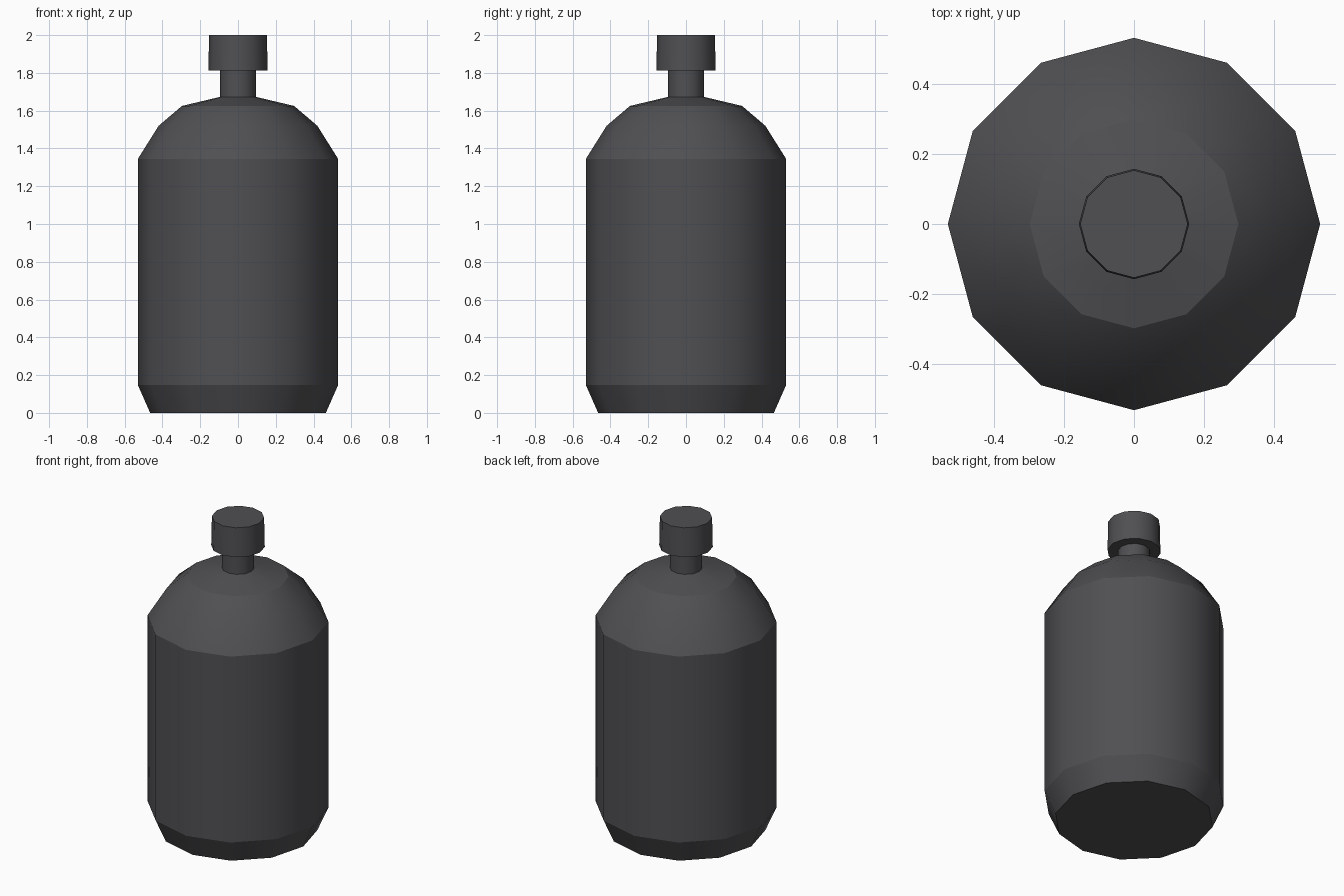
import bpy, bmesh, math

if "Cube" in bpy.data.objects:
    bpy.data.objects.remove(bpy.data.objects["Cube"])

SIDES = 12

charcoal = bpy.data.materials.new("charcoal grey")
charcoal.diffuse_color = (0.08, 0.08, 0.087, 1)
charcoal.use_nodes = True
charcoal.node_tree.nodes["Principled BSDF"].inputs["Base Color"].default_value = charcoal.diffuse_color


def lathe(name, profile, soft=(), cap_bottom=True, cap_top=True):
    """Revolve (radius, z) points; ring indices in soft stay smooth, others are sharp."""
    bm = bmesh.new()
    rings = [[bm.verts.new((r * math.cos(2 * math.pi * i / SIDES),
                            r * math.sin(2 * math.pi * i / SIDES), z))
              for i in range(SIDES)] for r, z in profile]
    for a, b in zip(rings, rings[1:]):
        for i in range(SIDES):
            j = (i + 1) % SIDES
            bm.faces.new((a[i], a[j], b[j], b[i])).smooth = True
    if cap_bottom:
        bm.faces.new(rings[0][::-1])
    if cap_top:
        bm.faces.new(rings[-1])
    for k, ring in enumerate(rings):
        if k not in soft:
            for i in range(SIDES):
                edge = bm.edges.get((ring[i], ring[(i + 1) % SIDES]))
                edge.smooth = False
    me = bpy.data.meshes.new(name)
    bm.to_mesh(me)
    bm.free()
    me.materials.append(charcoal)
    ob = bpy.data.objects.new(name, me)
    bpy.context.collection.objects.link(ob)
    return ob


# Bottle body: chamfered base, straight wall, rounded shoulder
lathe("body", [(0.465, 0), (0.53, 0.147), (0.53, 1.345), (0.42, 1.52),
               (0.297, 1.625), (0.095, 1.673)], soft=(3,))

# Narrow neck
lathe("neck", [(0.095, 1.673), (0.095, 1.812)], cap_bottom=False, cap_top=False)

# Stopper cap, tapering very slightly upward
lathe("cap", [(0.157, 1.812), (0.153, 2.0)])
